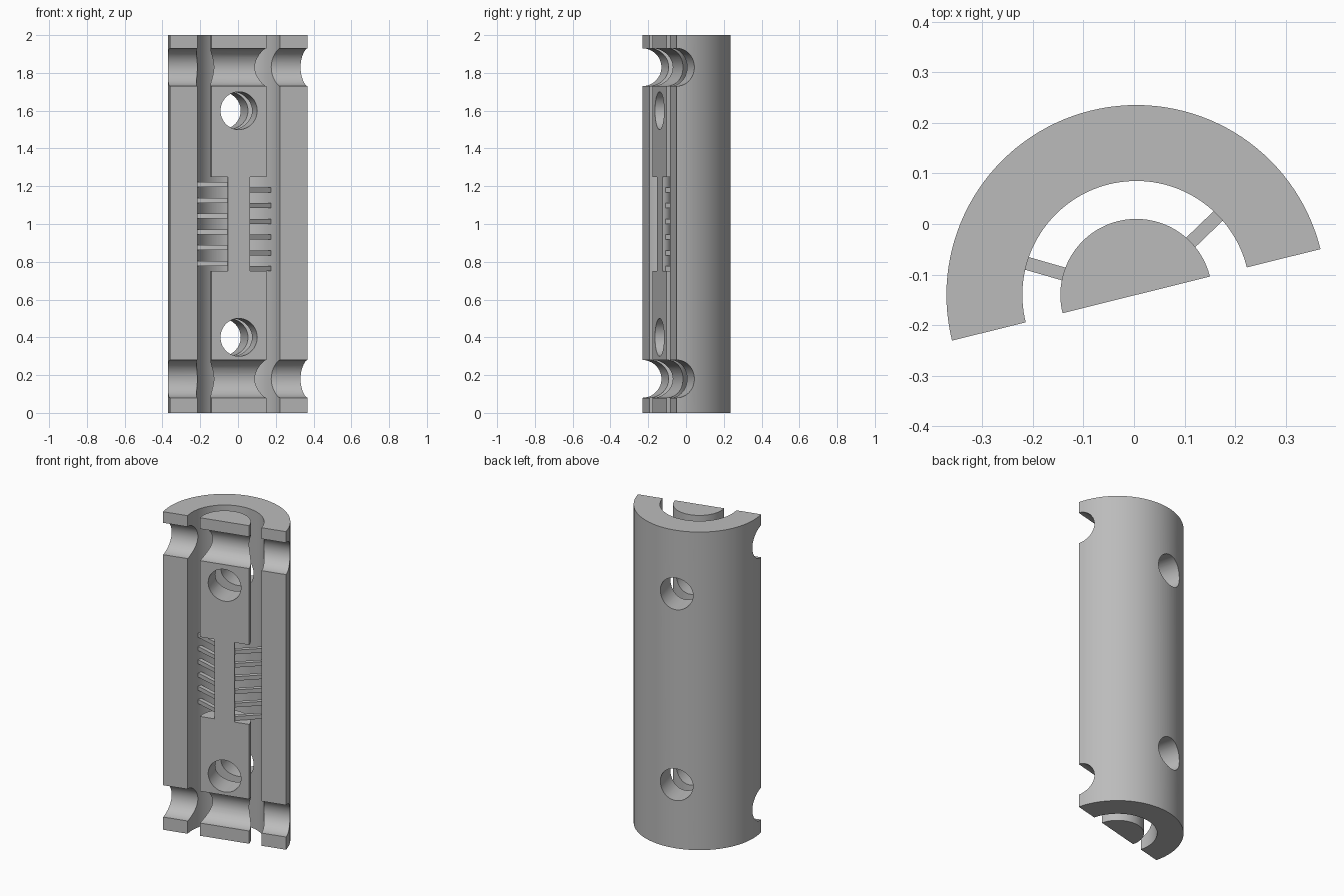
import bpy, bmesh, math
from mathutils import Matrix

if "Cube" in bpy.data.objects:
    bpy.data.objects.remove(bpy.data.objects["Cube"])

TILT = math.radians(13.95)
PLACE = Matrix.Translation((0.0045, -0.14, 0)) @ Matrix.Rotation(TILT, 4, 'Z')

grey = bpy.data.materials.new("grey")
grey.diffuse_color = (0.5, 0.5, 0.5, 1)
grey.use_nodes = True
grey.node_tree.nodes["Principled BSDF"].inputs["Base Color"].default_value = grey.diffuse_color


def make_object(name, bm):
    bmesh.ops.recalc_face_normals(bm, faces=bm.faces)
    mesh = bpy.data.meshes.new(name)
    bm.to_mesh(mesh)
    bm.free()
    mesh.materials.append(grey)
    obj = bpy.data.objects.new(name, mesh)
    bpy.context.collection.objects.link(obj)
    return obj


def half_turn(name, profile, steps=64):
    """Sweep a closed (radius, z) profile through 180 degrees and cap both ends."""
    bm = bmesh.new()
    rings = []
    for k in range(steps + 1):
        a = math.pi * k / steps
        rings.append([bm.verts.new((r * math.cos(a), r * math.sin(a), z)) for r, z in profile])
    n = len(profile)
    for r0, r1 in zip(rings, rings[1:]):
        for i in range(n):
            j = (i + 1) % n
            if profile[i][0] == 0 and profile[j][0] == 0:
                continue
            bm.faces.new((r0[i], r0[j], r1[j], r1[i]))
    bm.faces.new(rings[0])
    bm.faces.new(rings[-1])
    bmesh.ops.remove_doubles(bm, verts=bm.verts, dist=1e-5)
    return make_object(name, bm)


def drill(targets, z, axis):
    """Cut a round bore of radius 0.1 at height z along the given axis."""
    bm = bmesh.new()
    turn = Matrix.Rotation(math.pi / 2, 4, 'Y' if axis == 'X' else 'X')
    bmesh.ops.create_cone(bm, cap_ends=True, segments=64, radius1=0.1, radius2=0.1,
                          depth=1.2, matrix=Matrix.Translation((0, 0, z)) @ turn)
    cutter = make_object("bore_cutter", bm)
    for obj in targets:
        bpy.context.view_layer.objects.active = obj
        mod = obj.modifiers.new("bore", 'BOOLEAN')
        mod.operation = 'DIFFERENCE'
        mod.solver = 'EXACT'
        mod.object = cutter
        bpy.ops.object.modifier_apply(modifier=mod.name)
    bpy.data.objects.remove(cutter)


# Half tube and the waisted half rod inside it
shell = half_turn("outer_shell", [(0.225, 0), (0.375, 0), (0.375, 2), (0.225, 2)])
core = half_turn("inner_core", [(0, 0), (0.15, 0), (0.15, 0.75), (0.06, 0.75),
                                (0.06, 1.25), (0.15, 1.25), (0.15, 2), (0, 2)])

# Cross grooves on the cut face, then through holes from front to back
for z in (0.18, 1.83):
    drill((shell, core), z, 'X')
for z in (0.4, 1.6):
    drill((shell, core), z, 'Y')

# Stepped spiral of spokes; every third one falls in the missing half
bm = bmesh.new()
pitch = 0.5 / 18
for i in range(18):
    if i % 3 == 2:
        continue
    spin = Matrix.Rotation(math.radians(30 + 120 * (i % 3)), 4, 'Z')
    lift = Matrix.Translation((0.1425, 0, 0.75 + pitch * (i + 0.5)))
    bmesh.ops.create_cube(bm, size=1, matrix=spin @ lift @ Matrix.Diagonal((0.175, 0.026, 0.026, 1)))
spokes = make_object("spiral_spokes", bm)

for obj in (shell, core, spokes):
    obj.data.transform(PLACE)
    bpy.ops.object.select_all(action='DESELECT')
    obj.select_set(True)
    bpy.context.view_layer.objects.active = obj
    bpy.ops.object.shade_smooth_by_angle(angle=math.radians(30))
